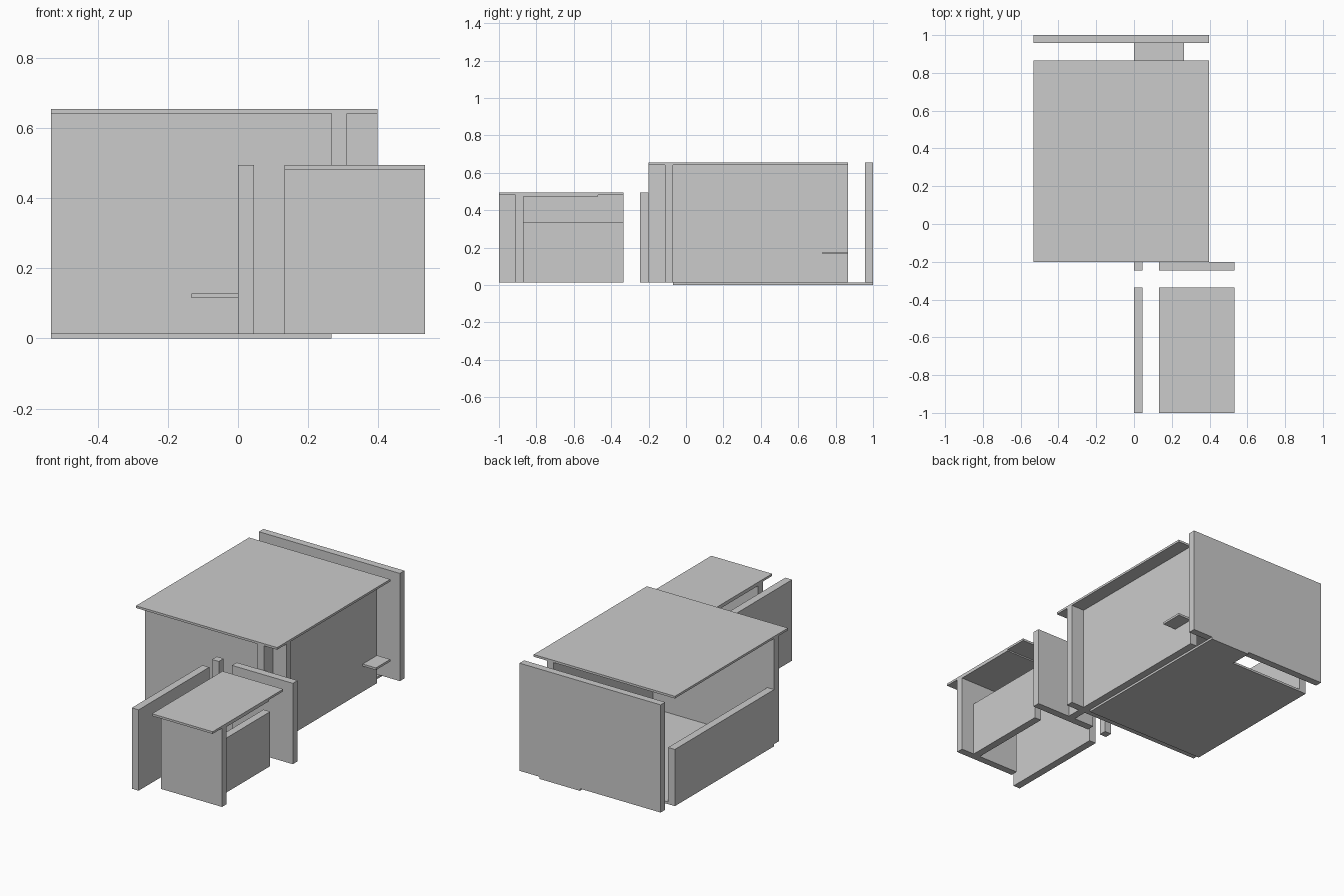
import bpy
from mathutils import Matrix, Vector
import bmesh

if "Cube" in bpy.data.objects:
    bpy.data.objects.remove(bpy.data.objects["Cube"])


def slab(name, x, y, z):
    """Axis-aligned box spanning the given (min, max) ranges."""
    bm = bmesh.new()
    size = Vector((x[1] - x[0], y[1] - y[0], z[1] - z[0]))
    bmesh.ops.create_cube(bm, size=1, matrix=Matrix.Diagonal((*size, 1)))
    mesh = bpy.data.meshes.new(name)
    bm.to_mesh(mesh)
    bm.free()
    ob = bpy.data.objects.new(name, mesh)
    ob.location = (sum(x) / 2, sum(y) / 2, sum(z) / 2)
    bpy.context.collection.objects.link(ob)
    return ob


BASE = 0.013                  # top of floor, underside of walls
HALF = 0.338                  # top of the half-height walls
MAIN_X, MAIN_Y = (-0.533, 0.398), (-0.2, 0.866)
MAIN_CEIL, MAIN_TOP = 0.642, 0.655
SIDE_X, SIDE_Y = (0.132, 0.533), (-1.0, -0.335)
SIDE_CEIL, SIDE_TOP = 0.482, 0.495

# Main room: floor with a doorway strip, roof
slab("main_floor", (-0.533, 0.266), (-0.069, 0.866), (0, BASE))
slab("doorway_floor", (0, 0.266), (0.866, 1.0), (0, BASE))
slab("main_roof", MAIN_X, MAIN_Y, (MAIN_CEIL, MAIN_TOP))

# Main room: walls crossing at the front right corner
slab("main_front_wall", MAIN_X, (-0.113, -0.069), (BASE, MAIN_CEIL))
slab("main_right_wall", (0.266, 0.311), (-0.069, 0.866), (BASE, MAIN_CEIL))
slab("main_corner_fin", (0.266, 0.311), (-0.2, -0.113), (BASE, MAIN_CEIL))
slab("main_left_half_wall", (-0.533, -0.488), (-0.069, 0.866), (BASE, HALF))
slab("main_back_screen", MAIN_X, (0.957, 1.0), (BASE, MAIN_TOP))

# Small outside shelves
slab("right_shelf", (0.311, 0.398), (0.731, 0.866), (0.165, 0.178))
slab("front_shelf", (-0.133, 0), (-0.2, -0.113), (0.116, 0.128))

# Side room: roof, ceiling panel, walls
slab("side_roof", SIDE_X, SIDE_Y, (SIDE_CEIL, SIDE_TOP))
slab("side_ceiling_panel", SIDE_X, (-0.869, -0.47), (0.474, SIDE_CEIL))
slab("side_front_wall", SIDE_X, (-0.912, -0.869), (BASE, SIDE_CEIL))
slab("side_right_half_wall", (0.402, 0.447), (-0.869, SIDE_Y[1]), (BASE, HALF))

# Side room: free-standing screens and corner post
slab("side_left_screen", (0, 0.045), SIDE_Y, (BASE, SIDE_TOP))
slab("side_back_screen", SIDE_X, (-0.245, -0.2), (BASE, SIDE_TOP))
slab("corner_post", (0, 0.045), (-0.245, -0.2), (BASE, SIDE_TOP))
